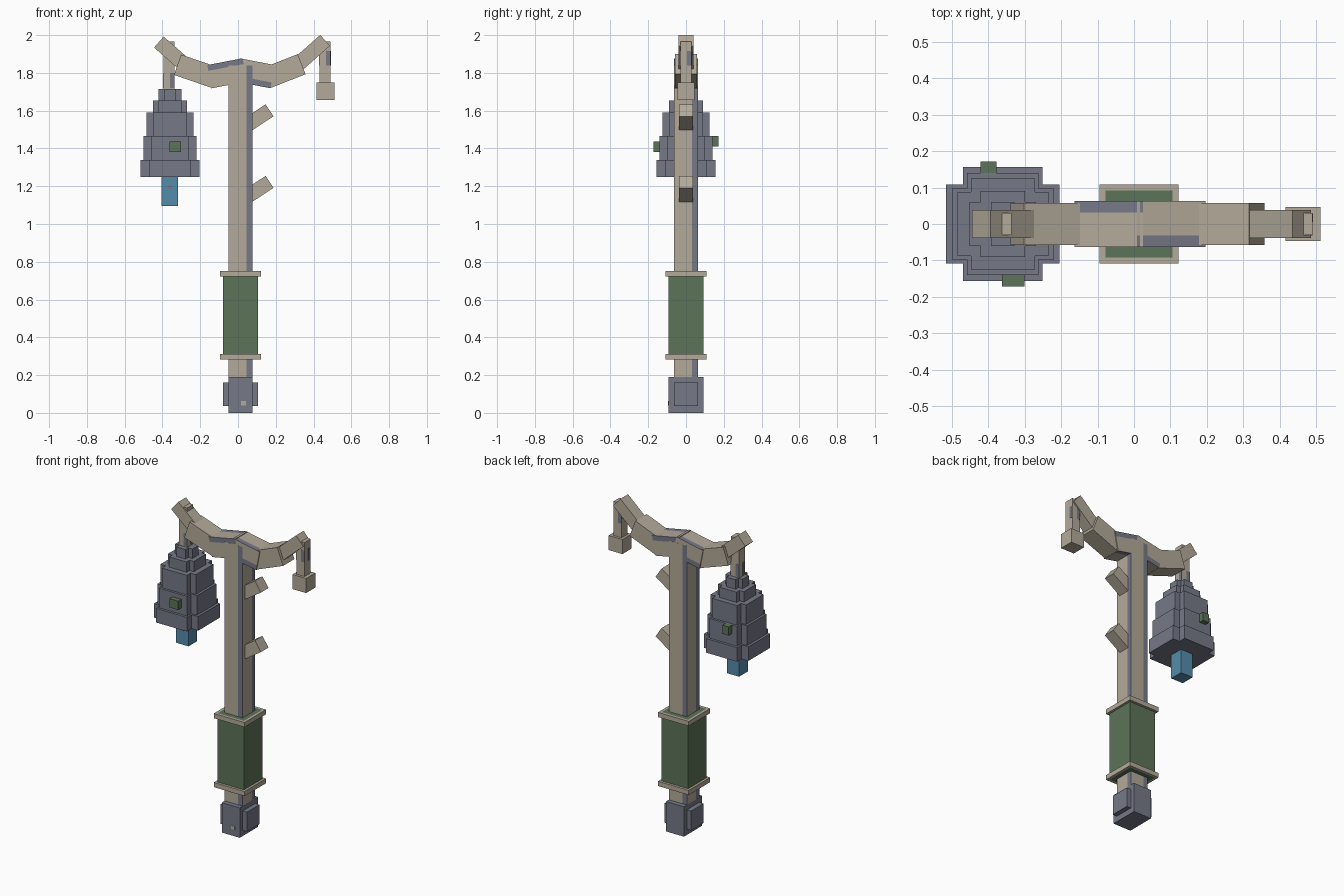
import bpy, bmesh, math
from mathutils import Matrix, Vector

cube = bpy.data.objects.get("Cube")
if cube:
    bpy.data.objects.remove(cube)


def material(name, rgb):
    m = bpy.data.materials.new(name)
    m.use_nodes = True
    m.diffuse_color = (*rgb, 1)
    m.node_tree.nodes["Principled BSDF"].inputs["Base Color"].default_value = (*rgb, 1)
    return m


WOOD = material("pale wood", (0.45, 0.40, 0.32))
STONE = material("slate grey", (0.18, 0.19, 0.245))
GREEN = material("moss green", (0.107, 0.175, 0.098))
BLUE = material("crystal blue", (0.09, 0.265, 0.41))


def finish(name, bm, mats):
    mesh = bpy.data.meshes.new(name)
    bm.to_mesh(mesh)
    bm.free()
    for m in mats:
        mesh.materials.append(m)
    ob = bpy.data.objects.new(name, mesh)
    bpy.context.collection.objects.link(ob)
    return ob


def cuboid(size):
    bm = bmesh.new()
    bmesh.ops.create_cube(bm, size=1)
    bmesh.ops.scale(bm, vec=size, verts=bm.verts)
    return bm


def box(name, x, y, z, mat):
    """Axis-aligned box from (min, max) ranges."""
    bm = cuboid([b - a for a, b in (x, y, z)])
    bmesh.ops.translate(bm, vec=[(a + b) / 2 for a, b in (x, y, z)], verts=bm.verts)
    return finish(name, bm, [mat])


def beam(name, start, end, width, stripe=False):
    """Square beam between two (x, z) points, optionally with a bark stripe
    down the right-hand edge of every long side."""
    dx, dz = end[0] - start[0], end[1] - start[1]
    bm = cuboid((width, width, math.hypot(dx, dz)))
    if stripe:
        t = width / 4
        for axis in (Vector((1, 0, 0)), Vector((0, 1, 0))):
            for s in (-t, t):
                bmesh.ops.bisect_plane(bm, geom=bm.verts[:] + bm.edges[:] + bm.faces[:],
                                       plane_co=axis * s, plane_no=axis)
        bm.normal_update()
        for f in bm.faces:
            n = f.normal
            side = Vector((-n.y, n.x, 0))
            if abs(n.z) < 0.5 and side.dot(f.calc_center_median()) > t:
                f.material_index = 1
    mid = Vector(((start[0] + end[0]) / 2, 0, (start[1] + end[1]) / 2))
    bm.transform(Matrix.Translation(mid) @ Matrix.Rotation(math.atan2(dx, dz), 4, 'Y'))
    return finish(name, bm, [WOOD, STONE])


PX = 0.0135  # pole axis

# Pole and foot
beam("pole", (PX, 0.1), (PX, 1.84), 0.126, True)
box("foot_block", (-0.05, 0.077), (-0.092, 0.092), (0, 0.19), STONE)
box("foot_side_plates", (-0.08, 0.107), (-0.063, 0.063), (0.036, 0.16), STONE)
box("foot_chip", (0.015, 0.042), (-0.094, -0.09), (0.04, 0.064), WOOD)

# Wrapped grip with a collar at each end, green showing inside the collar rim
box("grip", (PX - 0.093, PX + 0.093), (-0.092, 0.092), (0.3, 0.735), GREEN)
for name, z in (("lower_collar", 0.298), ("upper_collar", 0.737)):
    bm = cuboid((0.216, 0.216, 0.03))
    ends = [f for f in bm.faces if abs(f.normal.z) > 0.5]
    for f in ends:
        bmesh.ops.inset_individual(bm, faces=[f], thickness=0.023)
        f.material_index = 1
    bmesh.ops.translate(bm, vec=(PX, 0, z), verts=bm.verts)
    finish(name, bm, [WOOD, GREEN])

# Cut branch stubs
for name, z in (("upper_stub", 1.602), ("lower_stub", 1.223)):
    beam(name, (0.02, z - 0.097), (0.167, z), 0.076)

# Crooked arms
beam("right_inner_arm", (0.036, 1.816), (-0.151, 1.78), 0.125, True)
beam("left_inner_arm", (-0.003, 1.816), (0.184, 1.78), 0.125, True)
beam("right_outer_arm", (-0.116, 1.773), (-0.32, 1.843), 0.114)
beam("left_outer_arm", (0.151, 1.773), (0.337, 1.846), 0.114)
beam("right_arm_tip", (-0.29, 1.85), (-0.419, 1.963), 0.077)
beam("left_arm_tip", (0.32, 1.847), (0.461, 1.972), 0.077)

# Hanging stems and the left weight
box("right_stem", (-0.395, -0.337), (-0.03, 0.03), (1.7, 1.965), WOOD)
box("left_stem", (0.432, 0.49), (-0.03, 0.03), (1.74, 1.967), WOOD)
box("left_weight", (0.416, 0.512), (-0.046, 0.046), (1.657, 1.75), WOOD)

# Bark patches on the stems, repeated on each side
for name, x, z in (("left_stem", 0.461, (1.84, 1.915)), ("right_stem", -0.366, (1.72, 1.8))):
    for i in range(4):
        bm = cuboid((0.024, 0.002, z[1] - z[0]))
        bm.transform(Matrix.Translation((x, 0, sum(z) / 2)) @ Matrix.Rotation(i * math.pi / 2, 4, 'Z')
                     @ Matrix.Translation((0.017, -0.03, 0)))
        finish(f"{name}_patch_{i + 1}", bm, [STONE])

# Tiered bell: each tier is a plus-shaped slab
BX = -0.36
tiers = [(0.061, 0.032, 1.655, 1.715), (0.091, 0.061, 1.59, 1.655), (0.125, 0.088, 1.465, 1.59),
         (0.14, 0.098, 1.34, 1.465), (0.156, 0.109, 1.25, 1.34)]
for i, (long, short, z0, z1) in enumerate(tiers, 1):
    bm = bmesh.new()
    pts = []
    for sx, sy in ((1, 1), (-1, 1), (-1, -1), (1, -1)):
        corner = [(long, short), (short, short), (short, long)]
        if sx * sy < 0:
            corner.reverse()
        pts += [(BX + sx * a, sy * b, z0) for a, b in corner]
    face = bm.faces.new([bm.verts.new(p) for p in pts])
    up = bmesh.ops.extrude_face_region(bm, geom=[face], use_keep_orig=True)["geom"]
    bmesh.ops.translate(bm, vec=(0, 0, z1 - z0), verts=[v for v in up if isinstance(v, bmesh.types.BMVert)])
    bmesh.ops.recalc_face_normals(bm, faces=bm.faces)
    finish(f"bell_tier_{i}", bm, [STONE])

# Clapper and moss lumps
box("clapper", (-0.405, -0.318), (-0.044, 0.044), (1.095, 1.26), BLUE)
box("clapper_chip", (-0.37, -0.35), (-0.046, -0.042), (1.185, 1.21), STONE)
box("front_moss", (-0.362, -0.301), (-0.172, -0.12), (1.38, 1.436), GREEN)
box("back_moss", (-0.421, -0.377), (0.12, 0.172), (1.41, 1.465), GREEN)
